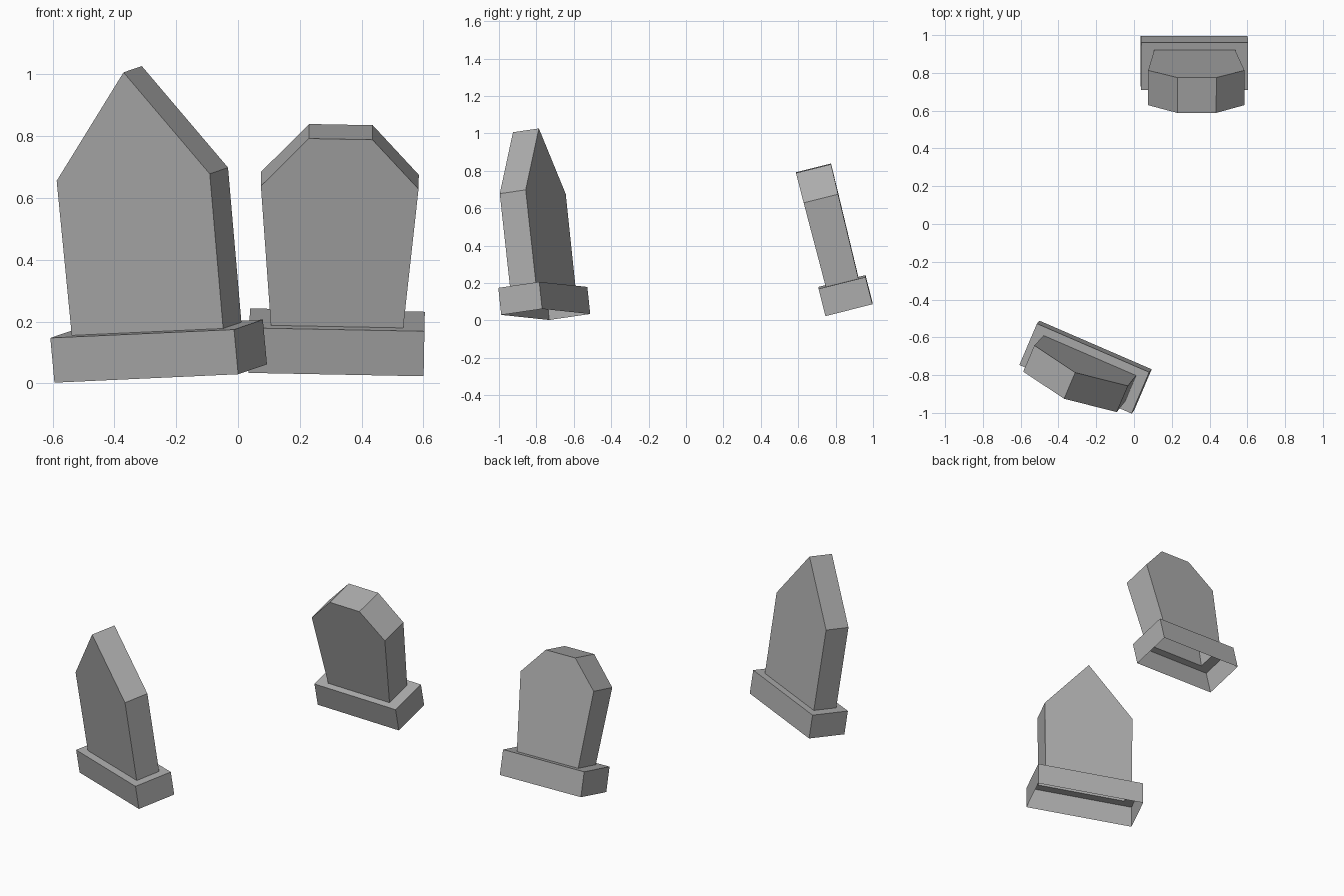
import bpy, bmesh
from math import radians
from mathutils import Matrix, Euler

cube = bpy.data.objects.get("Cube")
if cube:
    bpy.data.objects.remove(cube, do_unlink=True)

stone_grey = bpy.data.materials.new("stone_grey")
stone_grey.use_nodes = True
GREY = (0.42, 0.42, 0.42, 1)
stone_grey.diffuse_color = GREY
stone_grey.node_tree.nodes["Principled BSDF"].inputs["Base Color"].default_value = GREY


def finish(name, bm, place):
    bmesh.ops.recalc_face_normals(bm, faces=bm.faces)
    mesh = bpy.data.meshes.new(name)
    bm.to_mesh(mesh)
    bm.free()
    mesh.materials.append(stone_grey)
    obj = bpy.data.objects.new(name, mesh)
    bpy.context.collection.objects.link(obj)
    obj.matrix_world = place


def plinth(name, size, foot, place):
    """Hollow plinth: outer walls and a top rim around the slab's foot."""
    w, d, h = size
    bm = bmesh.new()
    rings = []
    for rw, rd, z in ((w, d, 0), (w, d, h), (*foot, h)):
        corners = ((-1, -1), (1, -1), (1, 1), (-1, 1))
        rings.append([bm.verts.new((x * rw / 2, y * rd / 2, z)) for x, y in corners])
    for low, high in zip(rings, rings[1:]):
        for i in range(4):
            j = (i + 1) % 4
            bm.faces.new((low[i], low[j], high[j], high[i]))
    finish(name, bm, place)


def slab(name, half, depths, base_z, place):
    """Upright slab from a mirrored half outline, open underneath."""
    outline = half + [(-x, z) for x, z in reversed(half) if x > 0]
    top = max(z for x, z in half)
    bm = bmesh.new()
    sides = []
    for s in (-1, 1):
        ring = []
        for x, z in outline:
            d = depths[0] + (depths[1] - depths[0]) * z / top
            ring.append(bm.verts.new((x, s * d / 2, base_z + z)))
        sides.append(ring)
        bm.faces.new(ring)
    front, back = sides
    for i in range(len(outline) - 1):
        bm.faces.new((front[i], front[i + 1], back[i + 1], back[i]))
    finish(name, bm, place)


def gravestone(name, location, angles, size, half, depths):
    turn = Euler([radians(a) for a in angles]).to_matrix().to_4x4()
    place = Matrix.Translation(location) @ turn
    plinth(name + "_plinth", size, (half[0][0] * 2, depths[0]), place)
    slab(name + "_slab", half, depths, size[2], place)


# Pointed stone at the front
gravestone("pointed_gravestone", (-0.25, -0.75, 0.032), (7.7, -2.4, -23.4),
           (0.648, 0.24, 0.146),
           [(0.267, 0), (0.27, 0.505), (0, 0.848)], (0.152, 0.152))

# Chamfered stone at the back, leaning forward
gravestone("chamfered_gravestone", (0.318, 0.871, 0.06), (14.1, 1.1, 0),
           (0.566, 0.259, 0.15),
           [(0.214, 0), (0.255, 0.465), (0.103, 0.627)], (0.18, 0.193))
